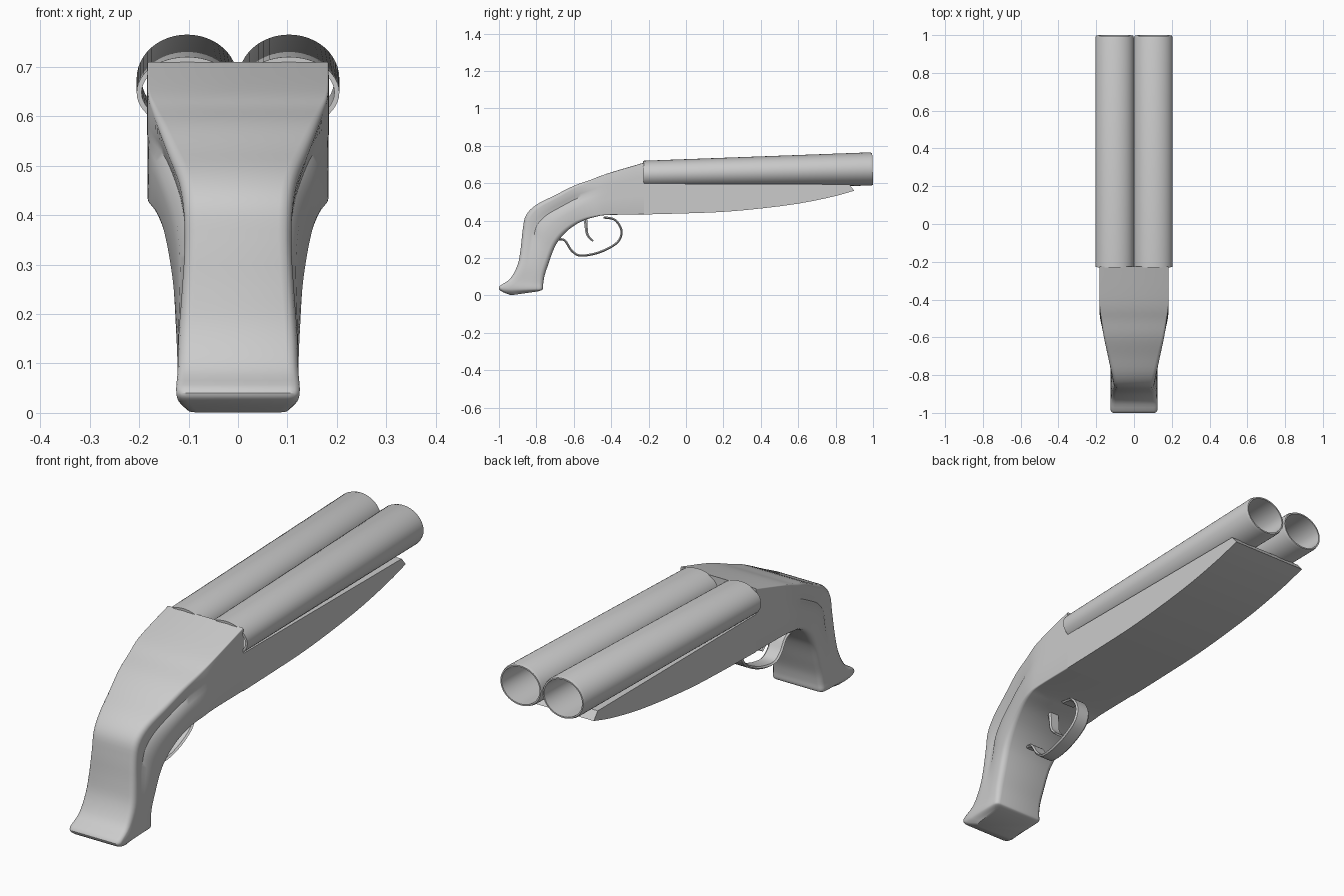
import bpy, bmesh, math
from mathutils import Vector

if "Cube" in bpy.data.objects:
    bpy.data.objects.remove(bpy.data.objects["Cube"])


def finish(name, bm, angle=35):
    bmesh.ops.recalc_face_normals(bm, faces=bm.faces)
    me = bpy.data.meshes.new(name)
    bm.to_mesh(me)
    bm.free()
    ob = bpy.data.objects.new(name, me)
    bpy.context.collection.objects.link(ob)
    bpy.ops.object.select_all(action='DESELECT')
    ob.select_set(True)
    bpy.context.view_layer.objects.active = ob
    bpy.ops.object.shade_smooth_by_angle(angle=math.radians(angle))
    return ob


def spline(rows, steps):
    """Catmull-Rom through rows of vectors."""
    out = []
    for i in range(len(rows) - 1):
        a, b, c, d = (rows[max(i - 1, 0)], rows[i], rows[i + 1],
                      rows[min(i + 2, len(rows) - 1)])
        for s in range(steps):
            t = s / steps
            out.append([q + 0.5 * t * (r - p + t * (2 * p - 5 * q + 4 * r - u
                        + t * (3 * (q - r) + u - p)))
                        for p, q, r, u in zip(a, b, c, d)])
    return out + [rows[-1]]


def loft(name, rings, closed_ends=True):
    bm = bmesh.new()
    vs = [[bm.verts.new(p) for p in ring] for ring in rings]
    n = len(vs[0])
    for a, b in zip(vs, vs[1:]):
        for i in range(n):
            j = (i + 1) % n
            bm.faces.new((a[i], a[j], b[j], b[i]))
    if closed_ends:
        bm.faces.new(vs[0])
        bm.faces.new(vs[-1])
    else:  # hollow part: join the first and last rings
        for i in range(n):
            j = (i + 1) % n
            bm.faces.new((vs[-1][i], vs[-1][j], vs[0][j], vs[0][i]))
    return finish(name, bm)


def section(ty, tz, by, bz, wt, wb, r, groove):
    """Rounded four-sided slice with a scooped groove down each side."""
    top, bot = Vector((0, ty, tz)), Vector((0, by, bz))
    length = (bot - top).length
    half = []
    for k in range(4):
        a = k * math.pi / 6
        half.append((wt - r + r * math.sin(a), (r - r * math.cos(a)) / length))
    for t, g in ((0.27, 0.7), (0.36, 1), (0.46, 0.1), (0.62, 0)):
        half.append((wt + (wb - wt) * t - groove * g, t))
    for k in range(4):
        a = k * math.pi / 6
        half.append((wb - r + r * math.cos(a), 1 - (r - r * math.sin(a)) / length))
    pts = [top.lerp(bot, t) + Vector((x, 0, 0)) for x, t in half]
    return pts + [Vector((-p.x, p.y, p.z)) for p in reversed(pts)]


# Receiver and pistol grip: top y,z / bottom y,z / half widths / corner / groove
slices = [
    (-.225, .710, -.225, .433, .183, .183, .004, 0),
    (-.420, .652, -.420, .430, .183, .183, .005, 0),
    (-.510, .618, -.485, .420, .173, .181, .010, .004),
    (-.600, .586, -.550, .400, .160, .168, .015, .014),
    (-.700, .536, -.610, .365, .140, .154, .020, .016),
    (-.800, .485, -.655, .325, .120, .144, .024, .014),
    (-.856, .428, -.690, .280, .110, .136, .026, .012),
    (-.873, .350, -.712, .235, .108, .130, .026, .010),
    (-.884, .250, -.735, .170, .114, .126, .026, .004),
    (-.900, .165, -.755, .110, .120, .123, .025, 0),
    (-.940, .090, -.763, .065, .122, .122, .022, 0),
    (-.998, .048, -.765, .038, .125, .124, .020, 0),
    (-.988, .023, -.772, .028, .120, .119, .020, 0),
    (-.935, .001, -.795, .021, .100, .100, .020, 0),
]
loft("receiver_and_grip", spline([section(*s) for s in slices], 4))

# Forestock: side profile stretched across the width
under = [Vector(p) for p in ((0, -.225, .433), (0, 0, .439), (0, .2, .447), (0, .4, .465),
                             (0, .6, .491), (0, .78, .527), (0, .9, .56))]
profile = [p[0] for p in spline([[u] for u in under], 4)]
profile += [Vector((0, .872, .594)), Vector((0, -.225, .598))]
loft("forestock", [[p + Vector((x, 0, 0)) for p in profile] for x in (-.183, .183)])

# Twin barrels: open oval tubes, a little taller at the muzzle
for side, x in (("left", -.103), ("right", .103)):
    rings = []
    for y, z, rx, rz in ((-.228, .648, .102, .072), (.985, .676, .102, .089),
                         (.998, .676, .098, .085), (.998, .676, .092, .079),
                         (-.228, .648, .092, .062)):
        rings.append([Vector((x + rx * math.cos(a), y - (rz * math.sin(a)) * .03, z + rz * math.sin(a)))
                      for a in (2 * math.pi * i / 48 for i in range(48))])
    loft(side + "_barrel", rings, closed_ends=False)


# Trigger and guard: curved flat bands
def band(name, pts, width, thick, taper=1.0):
    path = [p[0] for p in spline([[Vector((0, y, z))] for y, z in pts], 6)]
    rings = []
    for i, p in enumerate(path):
        t = (path[min(i + 1, len(path) - 1)] - path[max(i - 1, 0)]).normalized()
        f = 1 + (taper - 1) * i / (len(path) - 1)
        n = Vector((0, -t.z, t.y)) * thick * f
        x = Vector((width, 0, 0))
        rings.append([p + x * .8 + n, p + x, p + x * .8 - n,
                      p - x * .8 - n, p - x, p - x * .8 + n])
    loft(name, rings)


band("trigger_guard", [(-.70, .30), (-.65, .295), (-.61, .238), (-.56, .213), (-.46, .232),
                       (-.368, .283), (-.345, .345), (-.38, .404), (-.44, .417)], .036, .006)
band("trigger", [(-.54, .43), (-.535, .38), (-.527, .325), (-.497, .29)], .026, .011, .4)
